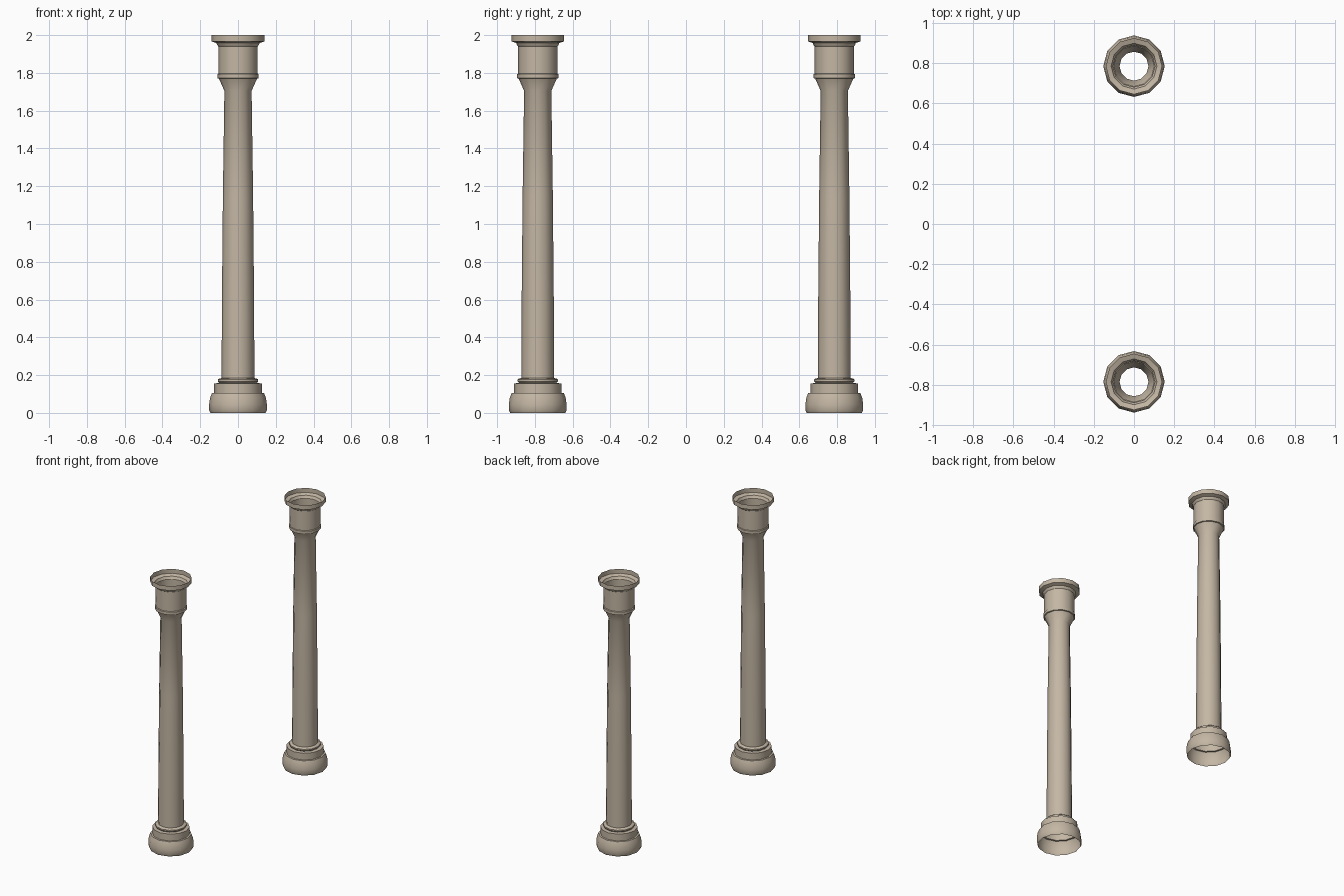
import bpy, math

if "Cube" in bpy.data.objects:
    bpy.data.objects.remove(bpy.data.objects["Cube"])

SIDES = 12

# (radius, height) from foot to capital; hollow shell, open at both ends
PROFILE = [
    (0.146, 0.0), (0.153, 0.015), (0.153, 0.045), (0.148, 0.08), (0.138, 0.105),  # foot
    (0.126, 0.106), (0.126, 0.156),                                             # plinth drum
    (0.099, 0.158), (0.107, 0.167), (0.107, 0.176), (0.100, 0.182), (0.087, 0.184),  # base ring
    (0.085, 0.60), (0.080, 1.15), (0.072, 1.705),                               # tapered shaft
    (0.101, 1.77), (0.109, 1.772), (0.109, 1.793), (0.104, 1.796),              # flare and collar
    (0.104, 1.94), (0.110, 1.948), (0.114, 1.958),                              # neck drum
    (0.140, 1.967), (0.140, 2.0),                                               # top rim
]


def column(name, y):
    verts, faces = [], []
    for r, z in PROFILE:
        for i in range(SIDES):
            a = 2 * math.pi * i / SIDES
            verts.append((r * math.cos(a), r * math.sin(a), z))
    for k in range(len(PROFILE) - 1):
        for i in range(SIDES):
            j = (i + 1) % SIDES
            a, b = k * SIDES, (k + 1) * SIDES
            faces.append((a + i, a + j, b + j, b + i))
    mesh = bpy.data.meshes.new(name)
    mesh.from_pydata(verts, [], faces)
    obj = bpy.data.objects.new(name, mesh)
    obj.location.y = y
    bpy.context.collection.objects.link(obj)
    mesh.materials.append(stone)
    bpy.ops.object.select_all(action='DESELECT')
    obj.select_set(True)
    bpy.context.view_layer.objects.active = obj
    bpy.ops.object.shade_smooth_by_angle(angle=math.radians(35))


stone = bpy.data.materials.new("stone")
stone.diffuse_color = (0.55, 0.47, 0.37, 1)
stone.use_nodes = True
stone.node_tree.nodes["Principled BSDF"].inputs["Base Color"].default_value = stone.diffuse_color

# matching front and back columns
column("front_column", -0.785)
column("back_column", 0.785)
